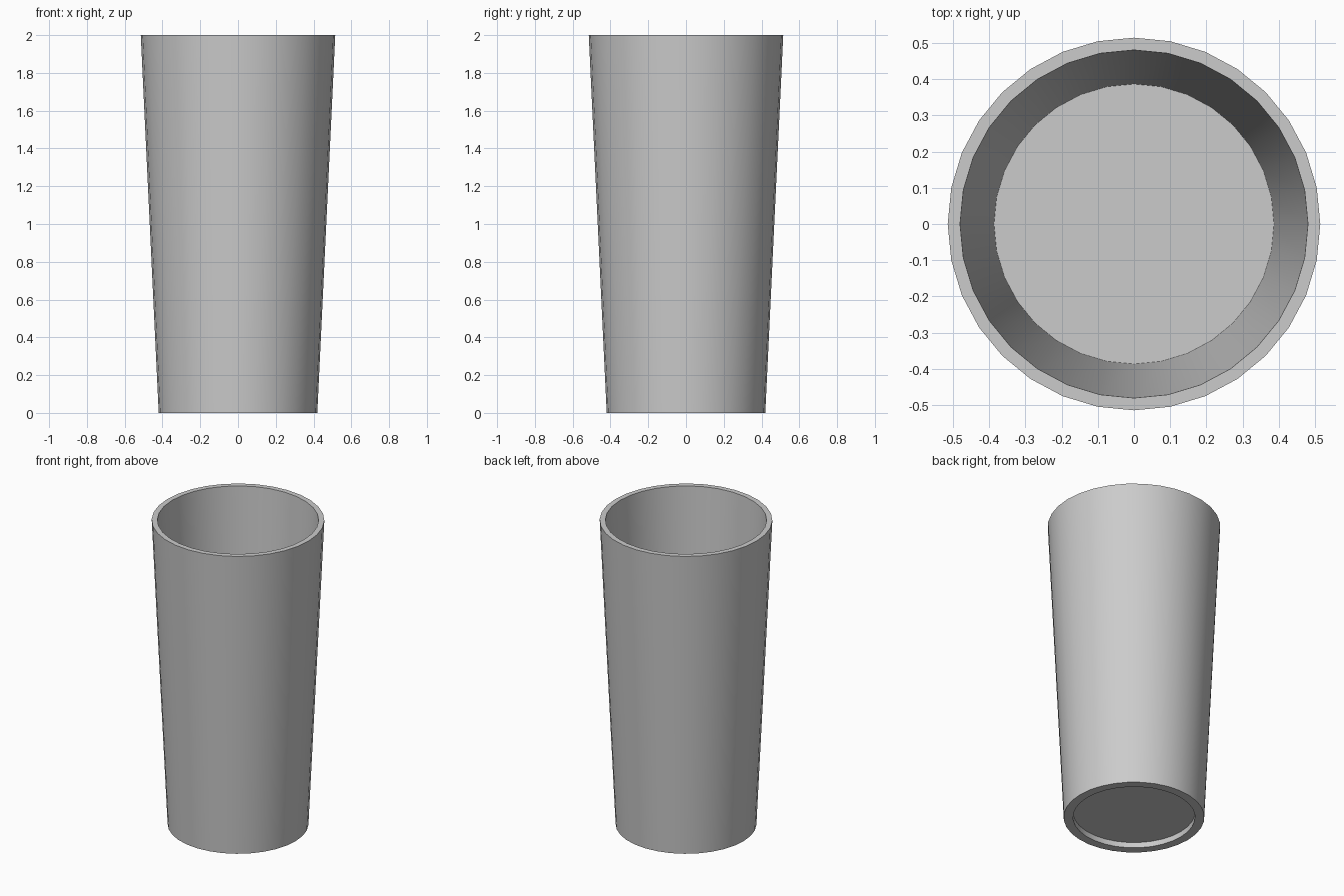
import bpy, bmesh
from math import cos, sin, tau, radians

if "Cube" in bpy.data.objects:
    bpy.data.objects.remove(bpy.data.objects["Cube"])

SIDES = 32

# Closed profile (radius, z): recessed base, foot ring, outer wall, rim, inner wall, floor
profile = [(0.364, 0.036), (0.364, 0.0), (0.42, 0.0), (0.515, 2.0),
           (0.481, 2.0), (0.387, 0.065)]

bm = bmesh.new()
rings = [[bm.verts.new((r * cos(tau * i / SIDES), r * sin(tau * i / SIDES), z))
          for i in range(SIDES)] for r, z in profile]

# Walls between neighbouring rings
for a, b in zip(rings, rings[1:]):
    for i in range(SIDES):
        j = (i + 1) % SIDES
        bm.faces.new((a[i], a[j], b[j], b[i]))

# Underside of the base and inside floor
bm.faces.new(rings[0])
bm.faces.new(rings[-1])
bmesh.ops.recalc_face_normals(bm, faces=bm.faces)

mesh = bpy.data.meshes.new("tumbler")
bm.to_mesh(mesh)
bm.free()
cup = bpy.data.objects.new("tumbler", mesh)
bpy.context.collection.objects.link(cup)

# Smooth walls, crisp rim and foot
bpy.context.view_layer.objects.active = cup
cup.select_set(True)
bpy.ops.object.shade_smooth_by_angle(angle=radians(30))
